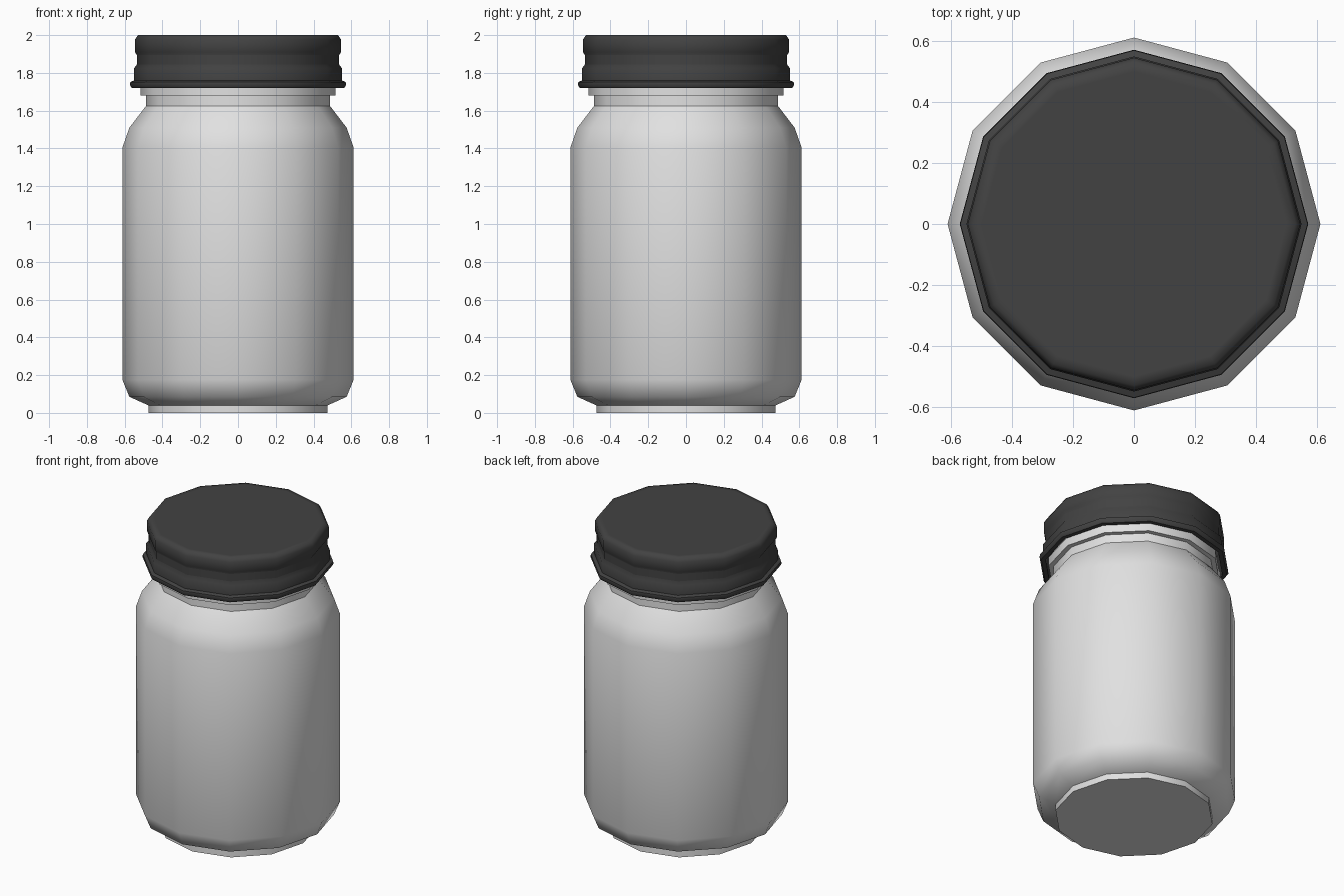
import bpy, bmesh, math

SIDES = 12

cube = bpy.data.objects.get("Cube")
if cube:
    bpy.data.objects.remove(cube, do_unlink=True)


def material(name, value):
    mat = bpy.data.materials.new(name)
    mat.use_nodes = True
    color = (value, value, value, 1)
    mat.diffuse_color = color
    bsdf = next(n for n in mat.node_tree.nodes if n.type == "BSDF_PRINCIPLED")
    bsdf.inputs["Base Color"].default_value = color
    return mat


def lathe(name, profile, mat):
    """Revolve (radius, height, sharp) points about z, capping both ends."""
    bm = bmesh.new()
    rings = []
    for radius, height, sharp in profile:
        ring = []
        for i in range(SIDES):
            a = math.tau * i / SIDES
            ring.append(bm.verts.new((radius * math.cos(a), radius * math.sin(a), height)))
        rings.append(ring)
    for low, high in zip(rings, rings[1:]):
        for i in range(SIDES):
            j = (i + 1) % SIDES
            bm.faces.new((low[i], low[j], high[j], high[i]))
    bm.faces.new(rings[0][::-1])
    bm.faces.new(rings[-1])
    for face in bm.faces:
        face.smooth = True
    for ring, point in zip(rings, profile):
        if point[2]:
            for i in range(SIDES):
                bm.edges.get((ring[i], ring[(i + 1) % SIDES])).smooth = False
    bmesh.ops.recalc_face_normals(bm, faces=bm.faces)
    mesh = bpy.data.meshes.new(name)
    bm.to_mesh(mesh)
    bm.free()
    mesh.materials.append(mat)
    obj = bpy.data.objects.new(name, mesh)
    bpy.context.collection.objects.link(obj)
    return obj


glass = material("pale grey glass", 0.75)
metal = material("dark grey metal", 0.055)

# Jar: foot, rounded body, shoulder, neck and bead hidden under the lid
lathe("jar", [
    (0.475, 0.0, True), (0.475, 0.04, True),
    (0.575, 0.085, False), (0.612, 0.175, False),
    (0.612, 1.405, False), (0.575, 1.51, False),
    (0.487, 1.625, True), (0.487, 1.68, True),
    (0.517, 1.68, True), (0.517, 1.74, True),
    (0.485, 1.74, True), (0.485, 1.93, True),
], glass)

# Screw lid: hollow underside, rolled rim, grooved wall and flat top
lathe("lid", [
    (0.50, 1.94, True), (0.535, 1.94, True), (0.535, 1.72, True),
    (0.562, 1.72, True), (0.572, 1.735, False), (0.570, 1.752, True),
    (0.550, 1.76, True), (0.550, 1.825, False),
    (0.518, 1.868, False), (0.546, 1.91, False),
    (0.546, 1.975, False), (0.530, 2.0, False), (0.50, 2.0, False),
], metal)
